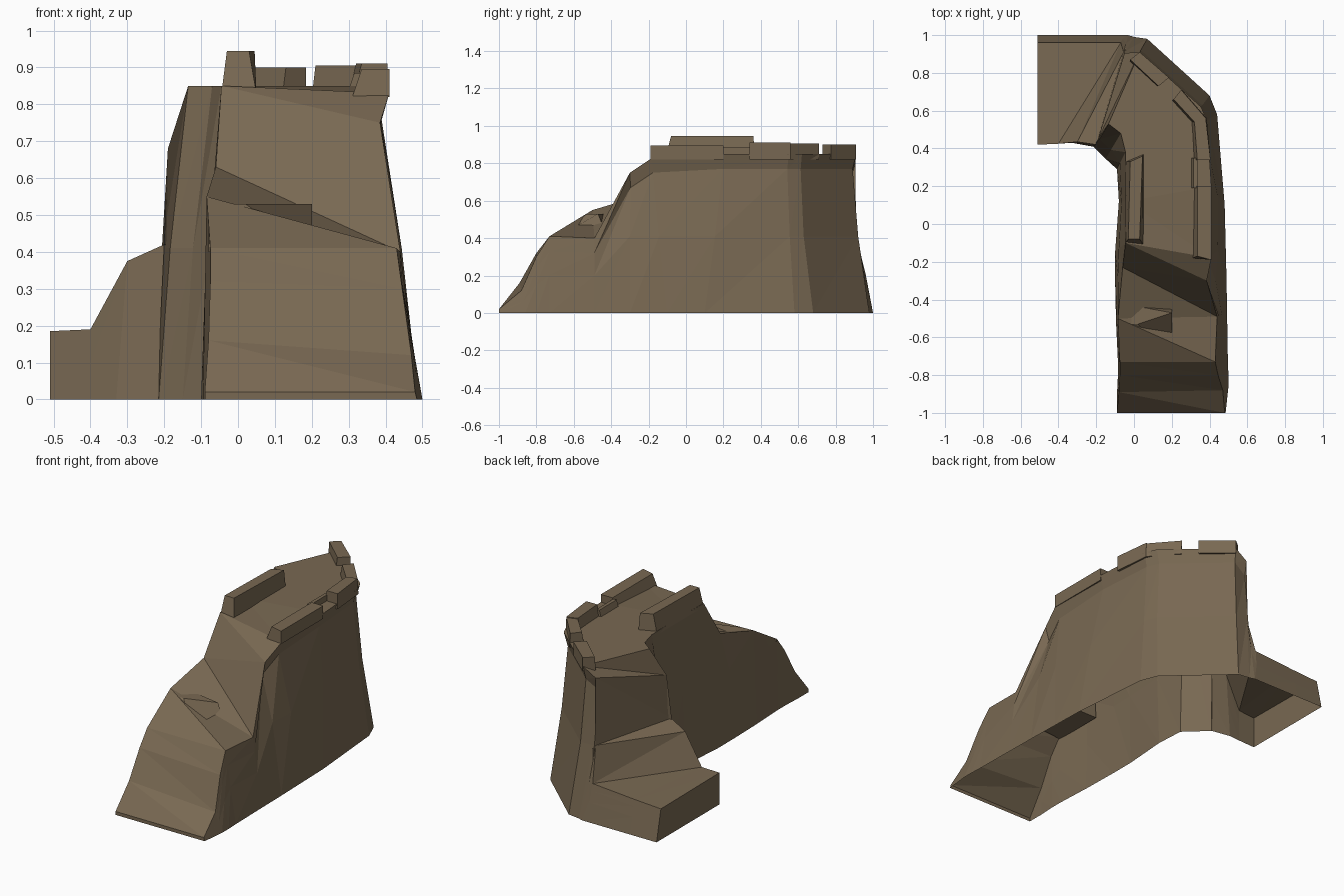
import bpy, bmesh
from mathutils import Vector

if "Cube" in bpy.data.objects:
    bpy.data.objects.remove(bpy.data.objects["Cube"])

rock = bpy.data.materials.new("brown rock")
rock.diffuse_color = (0.19, 0.14, 0.085, 1)
rock.use_nodes = True
rock.node_tree.nodes["Principled BSDF"].inputs["Base Color"].default_value = rock.diffuse_color


def finish(bm, name):
    bmesh.ops.remove_doubles(bm, verts=bm.verts, dist=0.0005)
    bmesh.ops.recalc_face_normals(bm, faces=bm.faces)
    me = bpy.data.meshes.new(name)
    bm.to_mesh(me)
    bm.free()
    me.materials.append(rock)
    bpy.context.collection.objects.link(bpy.data.objects.new(name, me))


def ring(row):
    """Cross-section from inner foot, over the top, to outer foot."""
    ib, it, ot, ob = (Vector((*p, 0)) if len(p) == 2 else Vector(p) for p in row)
    f = 0.85 if ob.y > 0.5 else 0.55          # back wall stands steeper above its foot
    if it.z > 0.6:
        im = ib.lerp(it, 0.35)
        im.z = 0.41
    else:
        im = ib.lerp(it, 0.5)
    if ot.z > 0.6:
        om = ob.lerp(ot, f)
        om.z = 0.41
        brow = ot.lerp(it, 0.05)
        brow.z = ot.z - 0.08
    else:
        om, brow = ob.lerp(ot, 0.5), ob.lerp(ot, 0.8)
    return [ib, im, it, ot, brow, om, ob]


def loft(name, rows, cap_first=False, cap_last=False):
    bm = bmesh.new()
    rings = [[bm.verts.new(p) for p in ring(r)] for r in rows]
    for a, b in zip(rings, rings[1:]):
        for k in range(len(a) - 1):
            bm.faces.new((a[k], b[k], a[k + 1]))
            bm.faces.new((a[k + 1], b[k], b[k + 1]))
    if cap_first:
        bm.faces.new(rings[0])
    if cap_last:
        bm.faces.new(rings[-1])
    finish(bm, name)


def block(name, base, z0, z1, top=None):
    """Parapet block from a plan quad, with an optional different top quad."""
    bm = bmesh.new()
    lo = [bm.verts.new((x, y, z0)) for x, y in base]
    hi = [bm.verts.new((x, y, z1)) for x, y in (top or base)]
    bm.faces.new(hi)
    bm.faces.new(lo)
    for i in range(4):
        j = (i + 1) % 4
        bm.faces.new((lo[i], lo[j], hi[j], hi[i]))
    finish(bm, name)


# Rows: inner foot, inner top, outer top, outer foot
brink = ((-.10, -.15), (-.045, -.10, .85), (.41, -.18, .83), (.485, -.1))
crest = ((-.21, .405), (-.135, .53, .85), (.03, .91, .85), (.07, .98))

# Front ramp of rock steps
loft("front_ramp", [
    ((-.09, -1), (-.09, -1, .02), (.48, -1, .02), (.485, -1)),
    ((-.09, -.9), (-.08, -.89, .16), (.47, -.88, .12), (.50, -.86)),
    ((-.085, -.8), (-.075, -.8, .32), (.445, -.8, .30), (.50, -.8)),
    ((-.085, -.73), (-.075, -.73, .41), (.43, -.73, .41), (.497, -.73)),
    ((-.095, -.52), (-.085, -.50, .55), (.44, -.49, .40), (.493, -.49)),
    ((-.10, -.3), (-.06, -.23, .63), (.385, -.3, .75), (.49, -.3)),
    brink], cap_first=True)

# Small jutting rock on the shelf
block("shelf_rock", [(-.08, -.73), (.2, -.7), (.2, -.42), (-.08, -.42)], .40, .53,
      [(-.08, -.53), (.02, -.53), (.2, -.47), (-.07, -.42)])

# Tall summit, bending to the left
loft("summit", [
    brink,
    ((-.08, .12), (-.04, .12, .85), (.41, .2, .85), (.48, .1)),
    ((-.09, .29), (-.045, .38, .85), (.385, .55, .85), (.44, .58)),
    ((-.15, .345), (-.07, .48, .85), (.355, .62, .85), (.40, .68)),
    crest])

# Left shoulder dropping to a low ledge
loft("left_ledge", [
    crest,
    ((-.215, .41), (-.19, .45, .68), (-.05, .905, .80), (0, .99)),
    ((-.22, .41), (-.20, .42, .42), (-.055, .91, .41), (-.03, 1)),
    ((-.33, .43), (-.30, .435, .375), (-.07, .96, .21), (-.05, 1)),
    ((-.40, .425), (-.40, .425, .19), (-.34, .96, .19), (-.34, 1)),
    ((-.51, .42), (-.51, .42, .185), (-.51, .96, .18), (-.51, 1))], cap_last=True)

# Inner parapet
block("inner_parapet", [(-.045, -.1), (.05, -.11), (.05, .37), (-.045, .33)], .83, .945,
      [(-.03, -.08), (.03, -.08), (.045, .36), (-.02, .33)])

# Outer parapet blocks with gaps between them
block("outer_parapet_front", [(.31, -.18), (.41, -.19), (.41, .2), (.31, .2)], .82, .895,
      [(.335, -.17), (.41, -.19), (.41, .2), (.335, .2)])
block("outer_parapet_middle", [(.31, .34), (.405, .34), (.385, .56), (.30, .54)], .82, .91,
      [(.335, .34), (.405, .34), (.38, .56), (.32, .54)])
block("outer_parapet_corner", [(.30, .54), (.385, .56), (.255, .71), (.20, .65)], .82, .905,
      [(.32, .54), (.38, .56), (.25, .71), (.21, .66)])
block("outer_parapet_back", [(.12, .73), (.185, .775), (.03, .91), (-.02, .86)], .82, .9,
      [(.13, .73), (.185, .775), (.03, .91), (-.02, .87)])

# Low kerb linking the front and middle blocks
block("inner_kerb", [(.30, .19), (.335, .19), (.335, .35), (.30, .35)], .84, .885,
      [(.315, .19), (.335, .19), (.335, .35), (.315, .35)])
